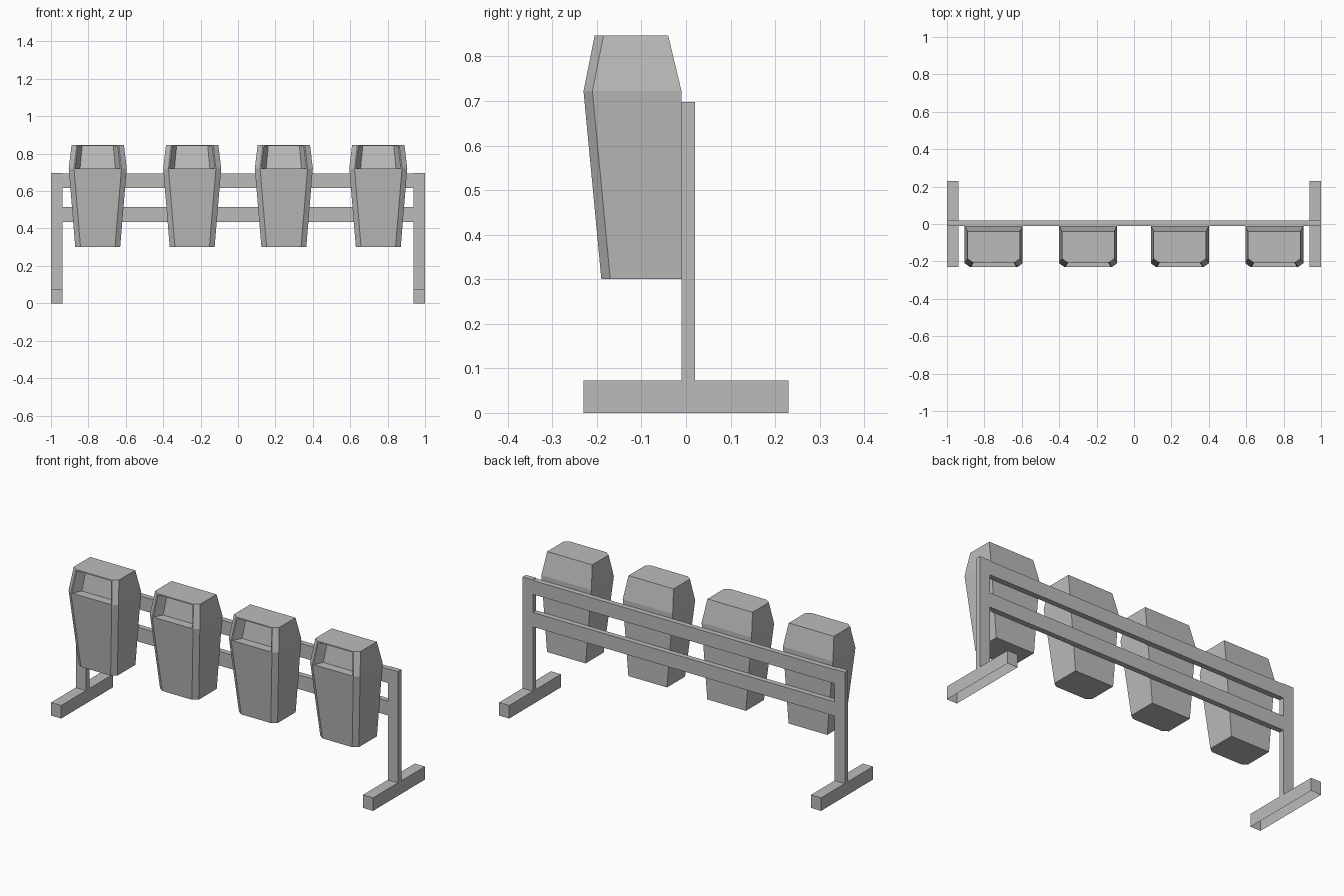
import bpy, bmesh
from mathutils import Vector

cube = bpy.data.objects.get("Cube")
if cube:
    bpy.data.objects.remove(cube, do_unlink=True)

grey = bpy.data.materials.new("plain grey")
grey.use_nodes = True
colour = (0.5, 0.5, 0.5, 1)
grey.diffuse_color = colour
grey.node_tree.nodes["Principled BSDF"].inputs["Base Color"].default_value = colour


def finish(name, bm):
    mesh = bpy.data.meshes.new(name)
    bm.to_mesh(mesh)
    bm.free()
    mesh.materials.append(grey)
    obj = bpy.data.objects.new(name, mesh)
    bpy.context.collection.objects.link(obj)
    return obj


def box(name, lo, hi, open_bottom=False):
    bm = bmesh.new()
    bmesh.ops.create_cube(bm, size=1)
    lo, hi = Vector(lo), Vector(hi)
    for v in bm.verts:
        v.co = (lo + hi) / 2 + v.co * (hi - lo)
    if open_bottom:
        bottom = [f for f in bm.faces if f.normal.z < -0.9]
        bmesh.ops.delete(bm, geom=bottom, context='FACES_ONLY')
    return finish(name, bm)


def bin_mesh(name, x):
    """Tapered bin lofted through three rings, with chamfered front corners."""
    bm = bmesh.new()
    # z, half width, front y, back y
    levels = [(0.30, 0.12, -0.19, -0.01),
              (0.722, 0.155, -0.23, -0.01),
              (0.847, 0.14, -0.205, -0.04)]
    cx, cy = 0.028, 0.02
    rings = []
    for z, w, f, b in levels:
        outline = [(-w + cx, f), (w - cx, f), (w, f + cy),
                   (w, b), (-w, b), (-w, f + cy)]
        rings.append([bm.verts.new((x + px, py, z)) for px, py in outline])
    bm.faces.new(reversed(rings[0]))
    bm.faces.new(rings[-1])
    for low, high in zip(rings, rings[1:]):
        for i in range(6):
            j = (i + 1) % 6
            face = bm.faces.new((low[i], low[j], high[j], high[i]))
            if i == 0:
                mouth = face
    bm.normal_update()

    # Recessed mouth in the upper front face
    bmesh.ops.inset_region(bm, faces=[mouth], thickness=0.008)
    for v in mouth.verts:
        if v.co.z < 0.76:
            v.co.z -= 0.006
    bmesh.ops.inset_individual(bm, faces=[mouth], thickness=0.0)
    centre = mouth.calc_center_median()
    for v in mouth.verts:
        v.co.x = centre.x + (v.co.x - centre.x) * 0.78
        v.co.y += 0.05
    return finish(name, bm)


# End supports
for side, s in (("right", -1), ("left", 1)):
    x0, x1 = sorted((s * 0.937, s * 1.0))
    box(side + "_foot", (x0, -0.23, 0), (x1, 0.23, 0.073), open_bottom=True)
    box(side + "_post", (x0, -0.01, 0.073), (x1, 0.02, 0.698))

# Cross rails
box("upper_rail", (-0.937, -0.01, 0.617), (0.937, 0.02, 0.695))
box("lower_rail", (-0.937, -0.01, 0.435), (0.937, 0.02, 0.515))

# Row of hanging bins
for n, x in enumerate((-0.75, -0.245, 0.245, 0.75), 1):
    bin_mesh(f"bin_{n}", x)
